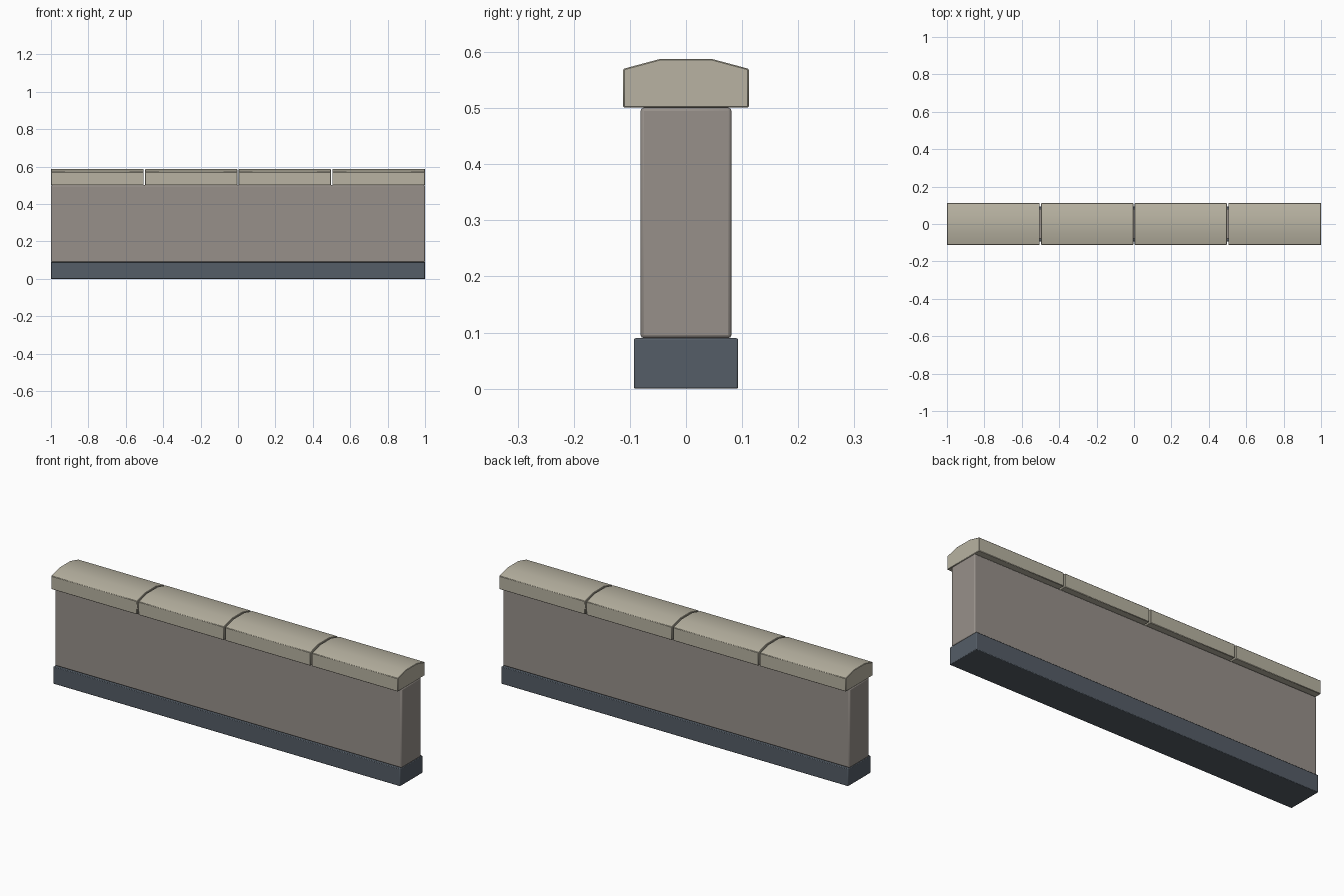
import bpy, bmesh, math

if "Cube" in bpy.data.objects:
    bpy.data.objects.remove(bpy.data.objects["Cube"])


def material(name, rgb):
    m = bpy.data.materials.new(name)
    m.diffuse_color = (*rgb, 1)
    m.use_nodes = True
    m.node_tree.nodes["Principled BSDF"].inputs["Base Color"].default_value = m.diffuse_color
    return m


def extrude_profile(name, profile, x0, x1, bevel, segments, mat):
    """Extrude a closed (y, z) profile along x and soften its sharp edges."""
    bm = bmesh.new()
    face = bm.faces.new([bm.verts.new((x0, y, z)) for y, z in profile])
    ext = bmesh.ops.extrude_face_region(bm, geom=[face])
    new_verts = [g for g in ext["geom"] if isinstance(g, bmesh.types.BMVert)]
    bmesh.ops.translate(bm, verts=new_verts, vec=(x1 - x0, 0, 0))
    bmesh.ops.recalc_face_normals(bm, faces=bm.faces[:])
    mesh = bpy.data.meshes.new(name)
    bm.to_mesh(mesh)
    bm.free()
    obj = bpy.data.objects.new(name, mesh)
    bpy.context.collection.objects.link(obj)
    mesh.materials.append(mat)
    mod = obj.modifiers.new("soft_edges", "BEVEL")
    mod.width = bevel
    mod.segments = segments
    mod.limit_method = "ANGLE"
    mod.angle_limit = math.radians(40)
    bpy.ops.object.select_all(action="DESELECT")
    obj.select_set(True)
    bpy.context.view_layer.objects.active = obj
    bpy.ops.object.shade_smooth_by_angle(angle=math.radians(35))
    return obj


def rectangle(half_width, z0, z1):
    return [(-half_width, z0), (half_width, z0), (half_width, z1), (-half_width, z1)]


slate = material("dark_slate", (0.09, 0.11, 0.135))
render = material("warm_grey", (0.31, 0.28, 0.255))
stone = material("pale_stone", (0.48, 0.45, 0.36))

# plinth and wall body
extrude_profile("plinth", rectangle(0.093, 0, 0.09), -1, 1, 0.003, 2, slate)
extrude_profile("wall_body", rectangle(0.081, 0.09, 0.501), -1, 1, 0.006, 2, render)

# four coping stones with chamfered tops and open joints
coping = [(-0.112, 0.501), (0.112, 0.501), (0.112, 0.57),
          (0.045, 0.588), (-0.045, 0.588), (-0.112, 0.57)]
gap = 0.004
for i in range(4):
    left = -1 + 0.5 * i + (gap if i > 0 else 0)
    right = -0.5 + 0.5 * i - (gap if i < 3 else 0)
    extrude_profile(f"coping_stone_{i + 1}", coping, left, right, 0.002, 1, stone)
